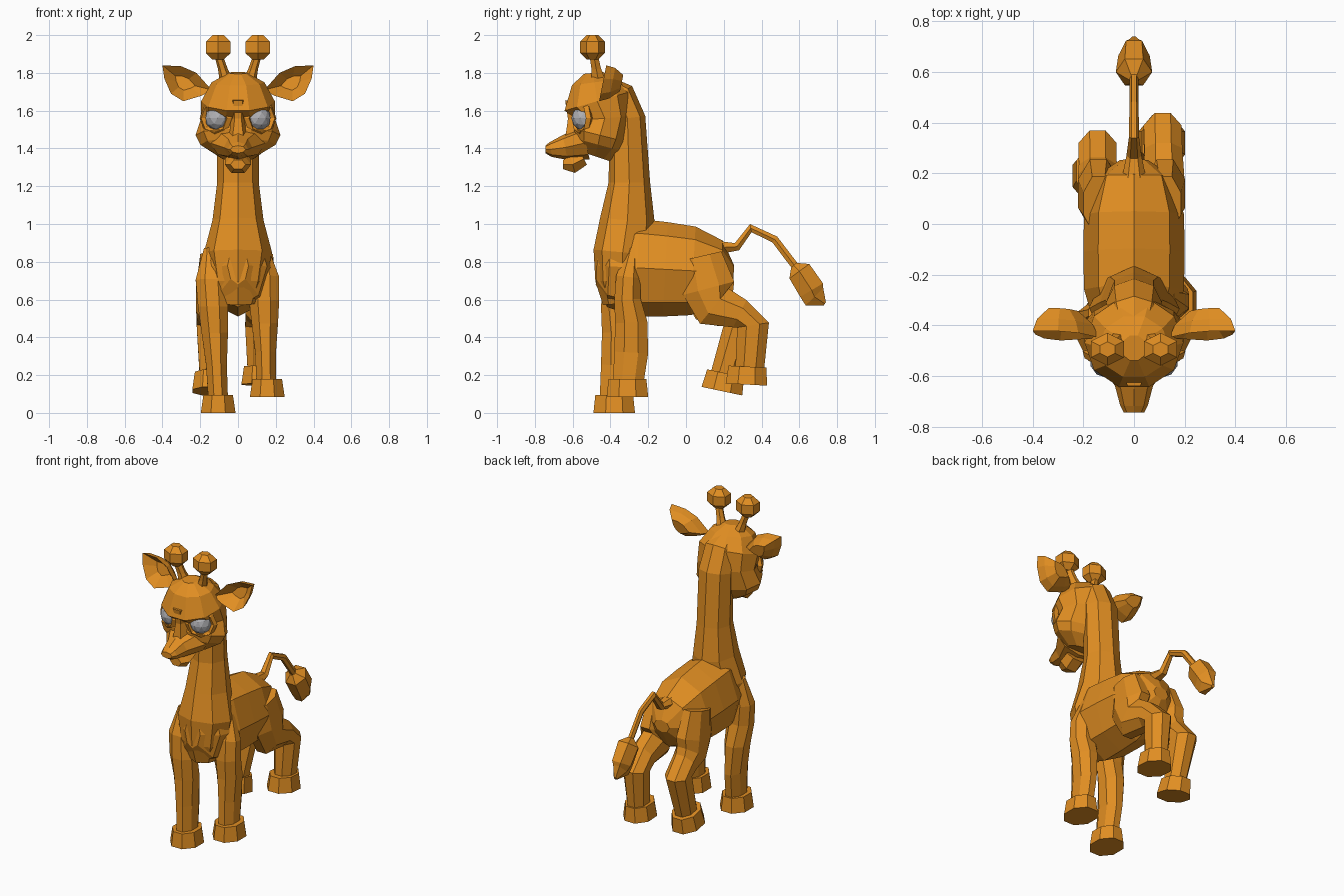
import bpy, bmesh
from math import sin, cos, pi
from mathutils import Vector, Matrix

cube = bpy.data.objects.get("Cube")
if cube:
    bpy.data.objects.remove(cube, do_unlink=True)


def material(name, red, green, blue):
    mat = bpy.data.materials.new(name)
    mat.use_nodes = True
    colour = (red, green, blue, 1)
    mat.diffuse_color = colour
    mat.node_tree.nodes["Principled BSDF"].inputs["Base Color"].default_value = colour
    return mat


orange = material("warm orange", .75, .27, .016)
grey = material("eye grey", .43, .43, .45)


def finish(name, bm, mat=orange):
    bmesh.ops.recalc_face_normals(bm, faces=bm.faces)
    mesh = bpy.data.meshes.new(name)
    bm.to_mesh(mesh)
    bm.free()
    mesh.materials.append(mat)
    part = bpy.data.objects.new(name, mesh)
    bpy.context.collection.objects.link(part)


def skin(name, loops):
    """Bridge point loops of equal length and cap both ends."""
    bm = bmesh.new()
    rings = [[bm.verts.new(point) for point in loop] for loop in loops]
    for lower, upper in zip(rings, rings[1:]):
        for i in range(len(lower)):
            bm.faces.new((lower[i - 1], lower[i], upper[i], upper[i - 1]))
    bm.faces.new(rings[0])
    bm.faces.new(rings[-1])
    finish(name, bm)


def tube(name, rings, sides=8, flat=False, x=0, end_x=None):
    """Rings (y, z, half depth, half width) stand square to the path they follow."""
    end_x = x if end_x is None else end_x
    turn = pi / sides if flat else 0
    angles = [2 * pi * i / sides + turn for i in range(sides)]
    max_cos, max_sin = max(map(cos, angles)), max(map(sin, angles))
    last = len(rings) - 1
    loops = []
    for i, (y, z, deep, wide) in enumerate(rings):
        before, after = rings[max(i - 1, 0)], rings[min(i + 1, last)]
        along = Vector((0, after[0] - before[0], after[1] - before[1])).normalized()
        across = along.cross(Vector((1, 0, 0)))
        centre = Vector((x + (end_x - x) * i / last, y, z))
        loops.append([centre + across * deep * sin(a) / max_sin
                      + Vector((wide * cos(a) / max_cos, 0, 0)) for a in angles])
    skin(name, loops)


# Torso: a blunt barrel that slims toward the rump
barrel = []
for u in (-.98, -.8, -.4, 0, .4, .8, .98):
    swell = (1 - u ** 4) ** .5
    barrel.append((.37 * u - .11, .76 - .02 * u, .25 * swell - .03 * u, .2 * swell))
tube("torso", barrel)

# Neck and breast
tube("neck", [(-.33, .58, .11, .1), (-.34, .7, .14, .15), (-.335, .85, .155, .18),
              (-.31, 1.02, .145, .135), (-.3, 1.22, .11, .11), (-.31, 1.56, .095, .11),
              (-.36, 1.68, .09, .1), (-.43, 1.74, .05, .07)])

# Head with cheeks, nose bridge, muzzle and lower lip
tube("head", [(-.49, 1.8, .05, .05), (-.485, 1.75, .12, .14), (-.47, 1.65, .18, .195),
              (-.43, 1.56, .14, .195), (-.455, 1.47, .14, .225), (-.465, 1.42, .125, .2),
              (-.485, 1.36, .085, .1)], sides=10)
tube("nose_bridge", [(-.58, 1.66, .06, .05), (-.57, 1.56, .055, .035),
                     (-.57, 1.45, .07, .06)], sides=6)
tube("muzzle", [(-.53, 1.43, .09, .15), (-.64, 1.405, .067, .075),
                (-.715, 1.395, .04, .055), (-.745, 1.395, .02, .04)])
tube("lower_lip", [(-.54, 1.345, .035, .07), (-.6, 1.315, .046, .07),
                   (-.65, 1.315, .025, .04)], sides=6)


def eye(name, side):
    """Faceted ball inside a raised socket rim."""
    bm = bmesh.new()
    bmesh.ops.create_icosphere(bm, subdivisions=2, radius=.067,
                               matrix=Matrix.Translation((.108 * side, -.54, 1.56)))
    finish(name, bm, grey)
    bpy.ops.mesh.primitive_torus_add(
        major_segments=8, minor_segments=4, major_radius=.078, minor_radius=.02,
        location=(.117 * side, -.55, 1.56), rotation=(pi / 2, 0, .5 * side))
    rim = bpy.context.object
    rim.name = name + "_rim"
    rim.data.materials.append(orange)


def horn(name, side):
    """Leaning stem under a hexagonal knob."""
    tube(name + "_stem", [(-.46, 1.74, .04, .04), (-.475, 1.82, .025, .026),
                          (-.49, 1.9, .022, .022)], sides=6, x=.055 * side, end_x=.105 * side)
    profile = ((-.065, .03), (-.03, .065), (.03, .065), (.065, .03))
    tube(name + "_knob", [(-.495, 1.935 + rise, radius, radius) for rise, radius in profile],
         sides=6, flat=True, x=.105 * side)


def ear(name, side):
    """Cupped front, sharp outer edge and bulging back."""
    outline = [(.14, 1.71), (.22, 1.8), (.3, 1.835), (.4, 1.84),
               (.39, 1.77), (.355, 1.69), (.29, 1.65), (.19, 1.68)]
    edge = [Vector((x * side, .2 * (z - 1.75) - .44, z)) for x, z in outline]
    middle = sum(edge, Vector()) / len(edge)
    skin(name, [[middle.lerp(point, size) + Vector((0, back, 0)) for point in edge]
                for size, back in ((.4, .06), (.85, .015), (1, 0), (.85, .05), (.45, .1))])


def hoof(name, x, y, z, lean=0):
    tube(name, [(y + lean, z + .095, .1, .078), (y, z, .11, .092)], flat=True, x=x)


def front_leg(name, hip_x, foot_x, shift, drop):
    """Shoulder to ankle, lowered progressively toward the foot."""
    profile = [(-.28, .87, .03, .03), (-.305, .72, .065, .083), (-.31, .6, .07, .08),
               (-.29, .48, .085, .07), (-.29, .32, .09, .055), (-.307, .15, .08, .052)]
    rings = [(y - shift, z - drop * i / (len(profile) - 1), deep, wide)
             for i, (y, z, deep, wide) in enumerate(profile)]
    tube(name, rings, flat=True, x=hip_x, end_x=foot_x)


def hind_leg(name, hip_x, foot_x, hock_y, ankle_y):
    """Hip, thigh and knee, then back to the hock and down to the ankle."""
    tube(name, [(.08, .83, .11, .06), (.12, .66, .14, .08), (.15, .565, .12, .08),
                (hock_y - .07, .525, .08, .075), (hock_y, .465, .085, .075),
                (ankle_y, .2, .075, .058)], flat=True, x=hip_x, end_x=foot_x)


for label, side in (("left", 1), ("right", -1)):
    eye(label + "_eye", side)
    horn(label + "_horn", side)
    ear(label + "_ear", side)

# Front legs: left one raised, right one planted forward
front_leg("left_front_leg", .13, .15, shift=0, drop=0)
front_leg("right_front_leg", -.15, -.105, shift=.07, drop=.085)
hoof("left_front_hoof", .155, -.31, .085)
hoof("right_front_hoof", -.105, -.38, 0)

# Hind legs: left one kicked back, right one under the body
hind_leg("left_hind_leg", .125, .11, hock_y=.355, ankle_y=.335)
hind_leg("right_hind_leg", -.14, -.145, hock_y=.285, ankle_y=.205)
hoof("left_hind_hoof", .11, .32, .15, lean=.005)
hoof("right_hind_hoof", -.15, .19, .115, lean=.02)

# Tail with tuft
tube("tail", [(.17, .875, .035, .05), (.27, .88, .022, .03), (.343, .978, .022, .02),
              (.47, .918, .02, .018), (.575, .78, .02, .018)], sides=6)
tube("tail_tuft", [(.57, .78, .02, .02), (.6, .75, .065, .072), (.665, .65, .07, .062),
                   (.68, .615, .065, .045), (.735, .578, .01, .012)], sides=6)
